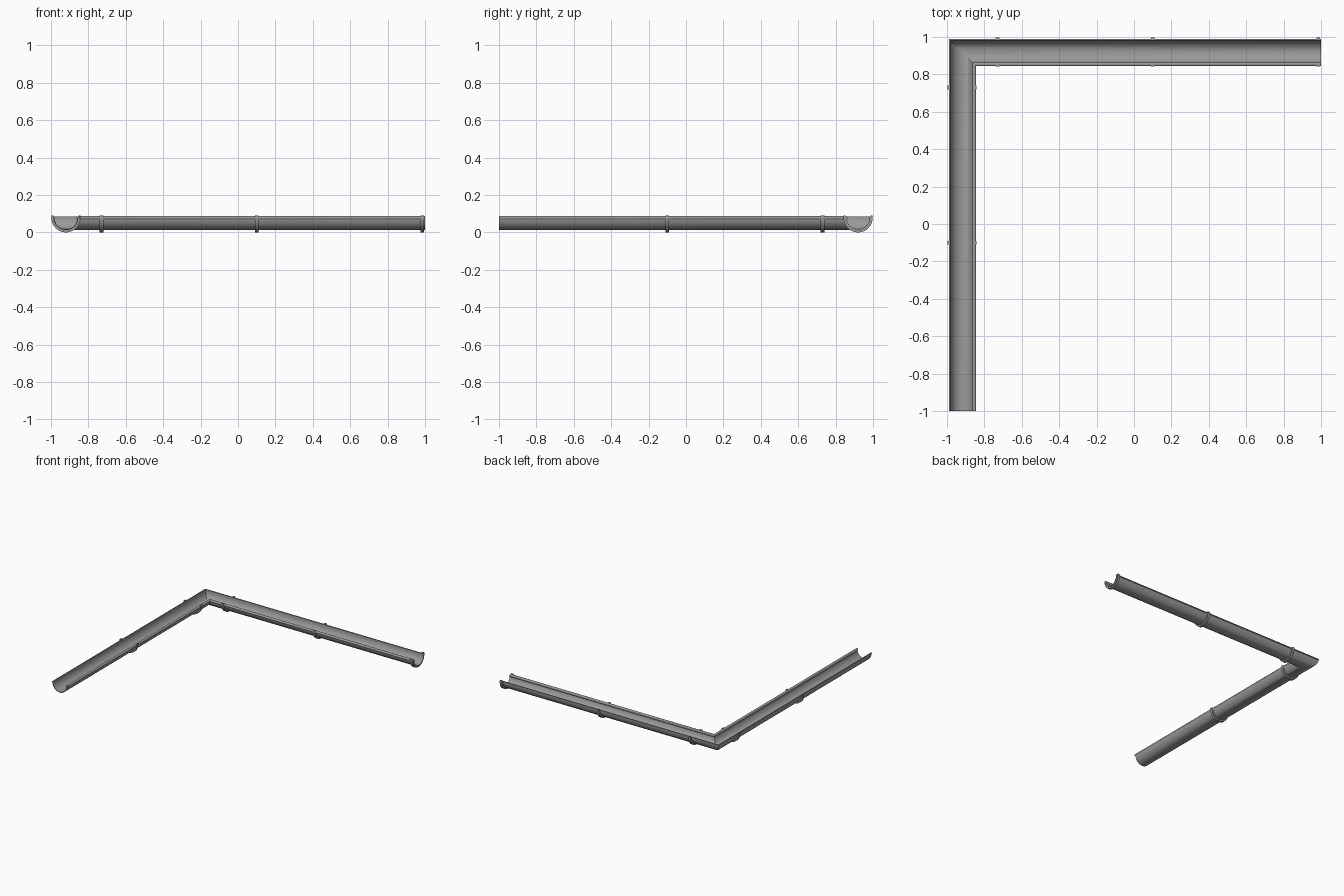
import bpy, bmesh
from math import cos, sin, pi, radians

AXIS = 0.92      # distance of each arm's centre line from the middle
RIM = 0.078      # height of the half-round centre
STEPS = 20

cube = bpy.data.objects.get("Cube")
if cube:
    bpy.data.objects.remove(cube)


def make_material(name, rgb):
    m = bpy.data.materials.new(name)
    m.use_nodes = True
    m.diffuse_color = (*rgb, 1)
    m.node_tree.nodes["Principled BSDF"].inputs["Base Color"].default_value = (*rgb, 1)
    return m


zinc = make_material("zinc grey", (0.32, 0.32, 0.32))


def arc(r, start, end, cu=0.0, cz=RIM, n=STEPS):
    """Points (u, z) on an arc, angles in degrees."""
    angles = [radians(start + (end - start) * i / n) for i in range(n + 1)]
    return [(cu + r * cos(a), cz + r * sin(a)) for a in angles]


def sweep(name, profile, stations):
    """Loft a closed (u, z) profile through stations that map it into space."""
    bm = bmesh.new()
    rings = [[bm.verts.new(place(u, z)) for u, z in profile] for place in stations]
    n = len(profile)
    for a, b in zip(rings, rings[1:]):
        for i in range(n):
            j = (i + 1) % n
            bm.faces.new((a[i], a[j], b[j], b[i]))
    bm.faces.new(rings[0])
    bm.faces.new(rings[-1][::-1])
    bmesh.ops.recalc_face_normals(bm, faces=bm.faces)
    mesh = bpy.data.meshes.new(name)
    bm.to_mesh(mesh)
    bm.free()
    mesh.materials.append(zinc)
    ob = bpy.data.objects.new(name, mesh)
    bpy.context.collection.objects.link(ob)
    bpy.ops.object.select_all(action='DESELECT')
    ob.select_set(True)
    bpy.context.view_layer.objects.active = ob
    bpy.ops.object.shade_smooth_by_angle(angle=radians(35))


# Stations: u points towards the inside of the corner
def across_back(x):
    return lambda u, z: (x, AXIS - u, z)


def across_side(y):
    return lambda u, z: (-AXIS + u, y, z)


def mitre(u, z):
    return (-AXIS + u, AXIS - u, z)


# Gutter: half-round shell, rolled bead on the inner rim, folded lip on the outer rim
gutter = arc(0.066, 180, 360)
gutter += arc(0.010, -50, 200, 0.066, RIM, 12)
gutter += arc(0.061, 350, 180)
gutter += [(-0.061, 0.086), (-0.070, 0.086), (-0.070, 0.080)]
sweep("gutter", gutter, [across_back(1.0), mitre, across_side(-1.0)])

# Brackets: half-round straps with clips folded over both rims
bracket = arc(0.078, 180, 360)
bracket += [(0.078, 0.091), (0.066, 0.091), (0.066, 0.085)]
bracket += arc(0.066, 360, 180)
bracket += [(-0.066, 0.085), (-0.066, 0.091), (-0.078, 0.091)]
HALF = 0.010
for i, x in enumerate((-0.73, 0.10, 0.985)):
    sweep(f"back_bracket_{i + 1}", bracket, [across_back(x - HALF), across_back(x + HALF)])
for i, y in enumerate((0.73, -0.10)):
    sweep(f"side_bracket_{i + 1}", bracket, [across_side(y - HALF), across_side(y + HALF)])
